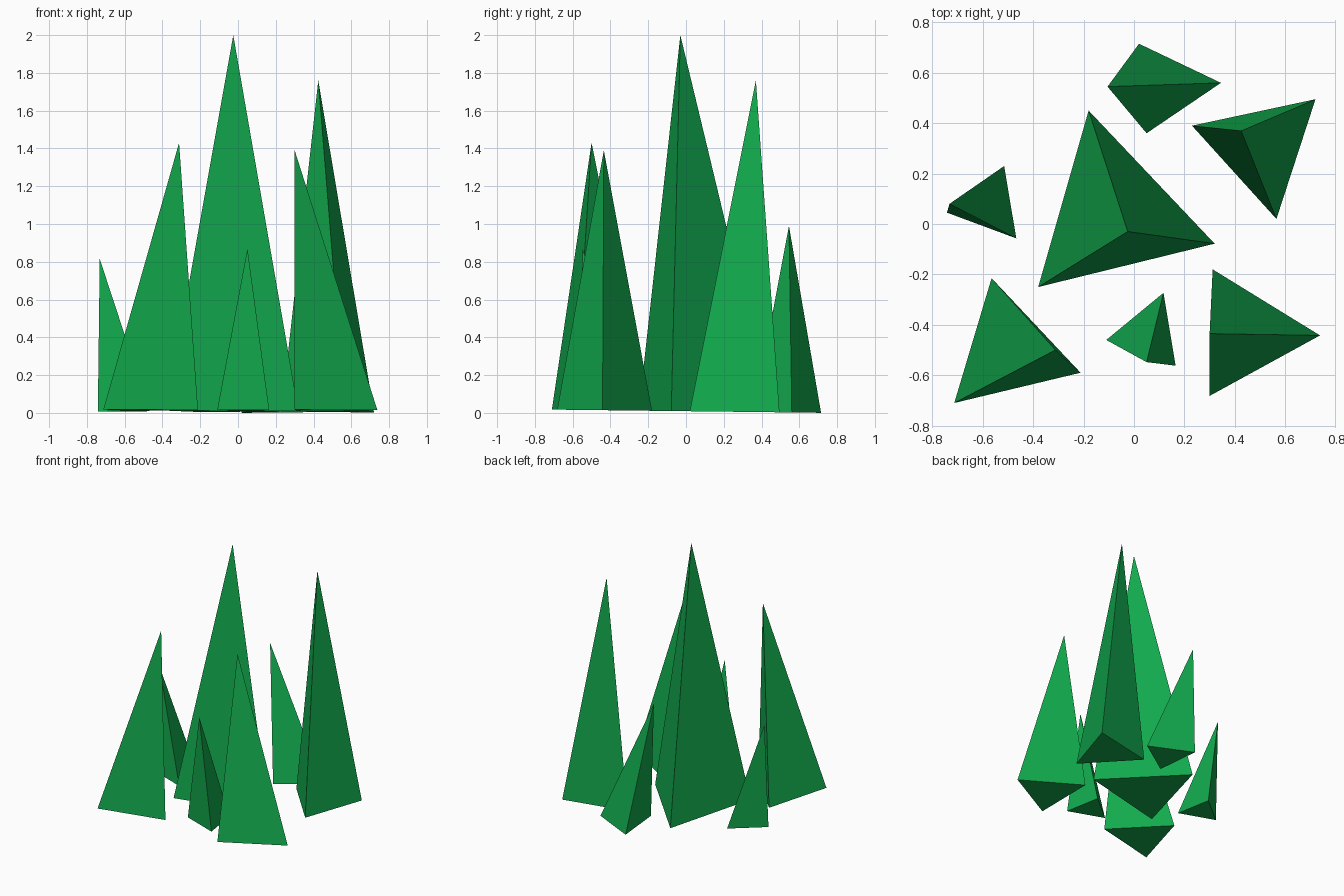
import bpy

if "Cube" in bpy.data.objects:
    bpy.data.objects.remove(bpy.data.objects["Cube"])

green = bpy.data.materials.new("crystal_green")
green.diffuse_color = (0.006, 0.4, 0.075, 1)
green.use_nodes = True
green.node_tree.nodes["Principled BSDF"].inputs["Base Color"].default_value = green.diffuse_color


def spike(name, apex, base):
    """Three-sided pyramid; the ground cut is very slightly tilted along y."""
    verts = [(x, y, 0.009 - 0.012 * y) for x, y in base] + [apex]
    (ax, ay), (bx, by), (cx, cy) = base
    if (bx - ax) * (cy - ay) - (by - ay) * (cx - ax) < 0:
        verts[1], verts[2] = verts[2], verts[1]
    mesh = bpy.data.meshes.new(name)
    mesh.from_pydata(verts, [], [(2, 1, 0), (0, 1, 3), (1, 2, 3), (2, 0, 3)])
    mesh.materials.append(green)
    bpy.context.collection.objects.link(bpy.data.objects.new(name, mesh))


# Tall central spike
spike("center_spike", (-0.025, -0.03, 2.0),
      [(-0.18, 0.45), (-0.38, -0.25), (0.32, -0.078)])
# Back row
spike("back_right_spike", (0.425, 0.37, 1.76),
      [(0.23, 0.39), (0.565, 0.02), (0.72, 0.495)])
spike("back_spike", (-0.105, 0.545, 0.99),
      [(0.345, 0.56), (0.02, 0.715), (0.05, 0.36)])
# Left side
spike("left_spike", (-0.732, 0.08, 0.815),
      [(-0.515, 0.23), (-0.742, 0.045), (-0.467, -0.057)])
# Front row
spike("front_left_spike", (-0.312, -0.5, 1.43),
      [(-0.565, -0.215), (-0.713, -0.71), (-0.212, -0.59)])
spike("front_spike", (0.05, -0.548, 0.87),
      [(0.117, -0.273), (-0.11, -0.46), (0.165, -0.562)])
spike("front_right_spike", (0.3, -0.435, 1.39),
      [(0.312, -0.18), (0.3, -0.682), (0.738, -0.442)])
